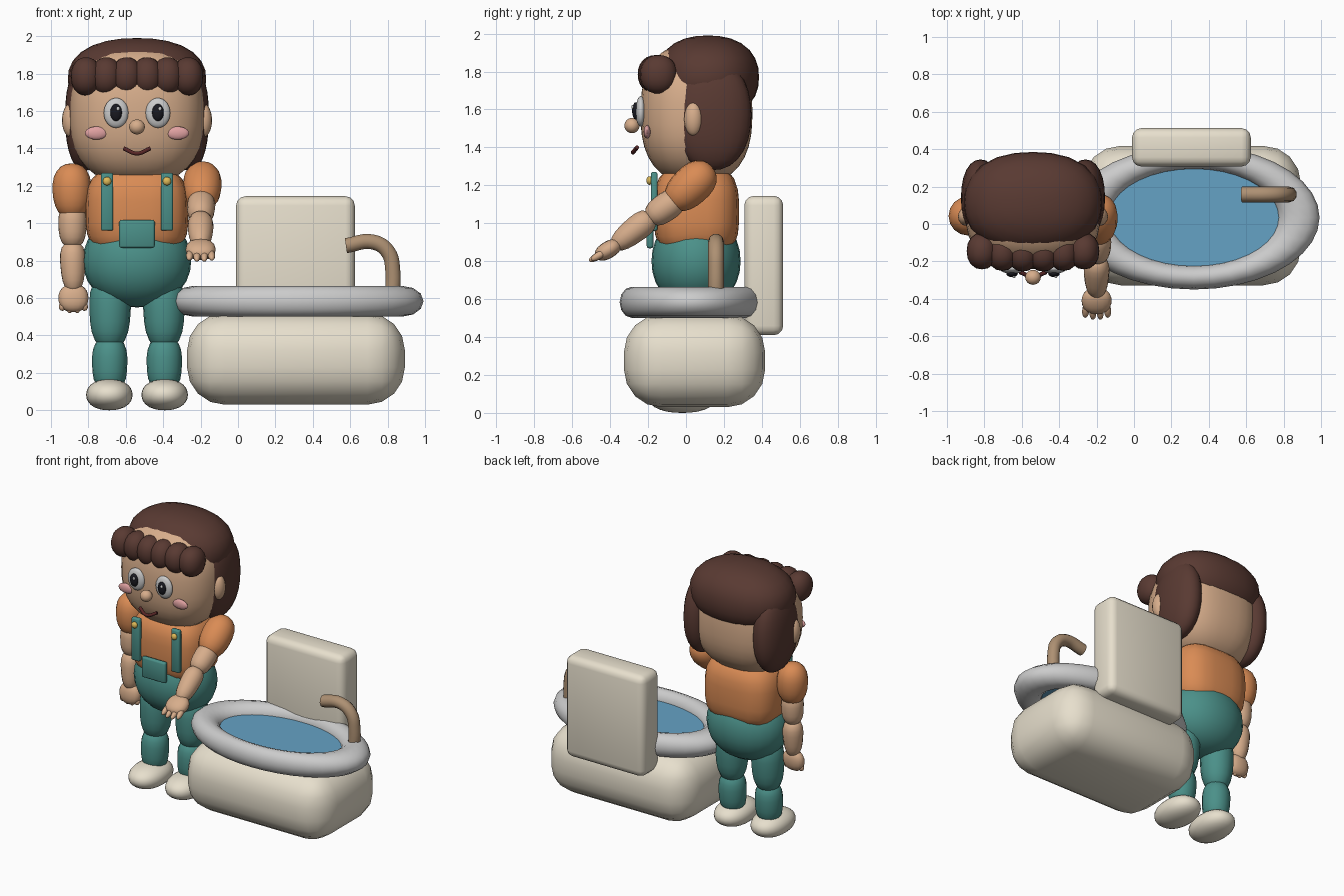
import bpy, bmesh, math
from mathutils import Vector

if "Cube" in bpy.data.objects:
    bpy.data.objects.remove(bpy.data.objects["Cube"])

CX = -0.54  # centre line of the figure


def material(name, r, g, b):
    m = bpy.data.materials.new(name)
    m.diffuse_color = (r, g, b, 1)
    m.use_nodes = True
    m.node_tree.nodes["Principled BSDF"].inputs["Base Color"].default_value = m.diffuse_color
    return m


SKIN = material("skin", 0.68, 0.42, 0.26)
HAIR = material("hair", 0.10, 0.042, 0.032)
SHIRT = material("shirt", 0.70, 0.26, 0.09)
TEAL = material("teal", 0.07, 0.28, 0.25)
CREAM = material("cream", 0.80, 0.74, 0.61)
WHITE = material("white", 0.85, 0.85, 0.83)
BLACK = material("black", 0.01, 0.01, 0.015)
PINK = material("pink", 0.75, 0.36, 0.36)
GOLD = material("gold", 0.75, 0.50, 0.10)
BRONZE = material("bronze", 0.42, 0.28, 0.17)
BLUE = material("blue", 0.13, 0.36, 0.56)
DARK = material("mouth_brown", 0.10, 0.02, 0.02)


def finish(ob, mat, angle=50):
    ob.data.materials.append(mat)
    bpy.ops.object.select_all(action='DESELECT')
    ob.select_set(True)
    bpy.context.view_layer.objects.active = ob
    bpy.ops.object.shade_smooth_by_angle(angle=math.radians(angle))
    return ob


def blob(name, loc, r, mat, p=2.0, seg=24, rings=14, axis=None, taper=0.0, tube=False):
    """Superellipsoid; axis points its local z, taper narrows it along z."""
    bm = bmesh.new()
    bmesh.ops.create_uvsphere(bm, u_segments=seg, v_segments=rings, radius=1)
    for v in bm.verts:
        x, y, z = (abs(c) for c in v.co)
        n = math.hypot(x, y) ** p + z ** p if tube else x ** p + y ** p + z ** p
        v.co /= n ** (1 / p)
        k = 1 - taper * v.co.z
        v.co = Vector((v.co.x * r[0] * k, v.co.y * r[1] * k, v.co.z * r[2]))
    me = bpy.data.meshes.new(name)
    bm.to_mesh(me)
    bm.free()
    ob = bpy.data.objects.new(name, me)
    bpy.context.collection.objects.link(ob)
    ob.location = loc
    if axis is not None:
        ob.rotation_mode = 'QUATERNION'
        ob.rotation_quaternion = Vector((0, 0, 1)).rotation_difference(Vector(axis))
    return finish(ob, mat)


def limb(name, a, b, ra, rb, mat, p=2.8, seg=16, rings=12):
    a, b = Vector(a), Vector(b)
    r = (ra + rb) / 2
    return blob(name, (a + b) / 2, (r, r, (b - a).length / 2), mat, p, seg, rings,
                axis=b - a, taper=(ra - rb) / (ra + rb), tube=True)


def box(name, loc, size, bevel, mat, seg=3):
    bpy.ops.mesh.primitive_cube_add(size=1, location=loc)
    ob = bpy.context.object
    ob.name = name
    bm = bmesh.new()
    bm.from_mesh(ob.data)
    bmesh.ops.scale(bm, vec=size, verts=bm.verts)
    bmesh.ops.bevel(bm, geom=bm.edges[:], offset=bevel, segments=seg, profile=0.5, affect='EDGES')
    bm.to_mesh(ob.data)
    bm.free()
    return finish(ob, mat)


def pipe(name, pts, r, mat):
    cu = bpy.data.curves.new(name, 'CURVE')
    cu.dimensions = '3D'
    cu.bevel_depth, cu.bevel_resolution = r, 3
    cu.resolution_u, cu.use_fill_caps = 6, True
    s = cu.splines.new('BEZIER')
    s.bezier_points.add(len(pts) - 1)
    for bp, co in zip(s.bezier_points, pts):
        bp.co = co
        bp.handle_left_type = bp.handle_right_type = 'AUTO'
    ob = bpy.data.objects.new(name, cu)
    bpy.context.collection.objects.link(ob)
    cu.materials.append(mat)


# Head, hair cap and face centre
blob("head", (CX, 0.055, 1.58), (0.36, 0.295, 0.37), SKIN, 2.5, 32, 20)
blob("hair_cap", (CX, 0.115, 1.77), (0.37, 0.27, 0.22), HAIR, 2.3)
blob("nose", (CX, -0.285, 1.515), (0.042, 0.04, 0.04), SKIN)
pipe("mouth", [(CX - 0.07, -0.258, 1.40), (CX, -0.28, 1.373), (CX + 0.07, -0.258, 1.40)], 0.011, DARK)

# Fringe rolls
for i in range(6):
    t = i - 2.5
    blob("fringe_roll", (CX + t * 0.109, -0.157 + 0.002 * t * t, 1.785),
         (0.082, 0.098, 0.102), HAIR, 2.2, 16, 12)

# Torso and trousers
blob("shirt", (CX, 0.055, 1.06), (0.275, 0.225, 0.25), SHIRT, 3.2)
blob("trouser_seat", (CX, 0.053, 0.80), (0.29, 0.235, 0.25), TEAL, 2.1)
box("bib_pocket", (CX, -0.19, 0.943), (0.19, 0.035, 0.15), 0.012, TEAL, 2)

# Paired parts
for s in (-1, 1):
    blob("side_hair", (CX + s * 0.28, 0.14, 1.57), (0.105, 0.205, 0.29), HAIR, 2.2)
    blob("ear", (CX + s * 0.355, 0.04, 1.55), (0.046, 0.05, 0.09), SKIN, seg=16)
    x = CX + s * 0.112
    blob("eye", (x, -0.238, 1.59), (0.066, 0.028, 0.08), WHITE)
    blob("pupil", (x, -0.264, 1.592), (0.031, 0.02, 0.046), BLACK, seg=16)
    blob("eye_glint", (x + 0.01, -0.281, 1.612), (0.009, 0.007, 0.011), WHITE, seg=10, rings=8)
    blob("cheek", (CX + s * 0.217, -0.205, 1.482), (0.061, 0.018, 0.035), PINK, seg=16)
    box("strap", (CX + s * 0.16, -0.168, 1.115), (0.066, 0.035, 0.31), 0.01, TEAL, 2)
    blob("button", (CX + s * 0.16, -0.193, 1.225), (0.023, 0.016, 0.023), GOLD, seg=12, rings=8)
    limb("upper_leg", (CX + s * 0.142, 0.04, 0.72), (CX + s * 0.146, 0.03, 0.33), 0.12, 0.10, TEAL)
    limb("lower_leg", (CX + s * 0.146, 0.03, 0.39), (CX + s * 0.146, 0.02, 0.10), 0.098, 0.09, TEAL)
    blob("shoe", (CX + s * 0.148, -0.02, 0.083), (0.124, 0.18, 0.083), CREAM, 2.2)


def arm(side, shoulder, sleeve_end, upper, elbow, wrist, tip):
    limb(side + "_sleeve", shoulder, sleeve_end, 0.11, 0.098, SHIRT, 2.3)
    limb(side + "_upper_arm", upper, elbow, 0.08, 0.07, SKIN)
    w, e, t = Vector(wrist), Vector(elbow), Vector(tip)
    d = (w - e).normalized()
    limb(side + "_forearm", e - d * 0.03, w, 0.077, 0.056, SKIN)
    h = (t - w).normalized()
    palm = w + h * 0.03
    blob(side + "_palm", palm, (0.08, 0.045, 0.075), SKIN, 2.3, 16, 12, axis=h)
    for k in (-1.5, -0.5, 0.5, 1.5):
        off = Vector((k * 0.037, 0, 0))
        limb(side + "_finger", palm + h * 0.02 + off, t + off * 1.1 - h * 0.012 * (abs(k) > 1),
             0.021, 0.018, SKIN, 2.3, 10, 8)


# Hanging arm and reaching arm
arm("left", (-0.89, 0.045, 1.32), (-0.885, 0.04, 1.02), (-0.885, 0.04, 1.10),
    (-0.885, 0.035, 0.87), (-0.88, 0.02, 0.63), (-0.88, 0.01, 0.52))
arm("right", (-0.188, 0.135, 1.30), (-0.195, -0.09, 1.09), (-0.195, -0.03, 1.14),
    (-0.20, -0.20, 1.02), (-0.20, -0.385, 0.875), (-0.20, -0.51, 0.80))

# Basin body, tank and water
box("basin_body", (0.31, 0.045, 0.275), (1.165, 0.745, 0.49), 0.2, CREAM, 4)
box("back_panel", (0.307, 0.41, 0.777), (0.635, 0.205, 0.735), 0.05, CREAM)
bpy.ops.mesh.primitive_cylinder_add(vertices=40, radius=1, depth=1, location=(0.315, 0.035, 0.58))
water = bpy.context.object
water.name = "water"
water.scale = (0.48, 0.28, 0.04)
finish(water, BLUE)

# Oval rim
bpy.ops.mesh.primitive_torus_add(major_segments=36, minor_segments=12, major_radius=0.56,
                                 minor_radius=0.112, location=(0.32, 0.035, 0.583))
rim = bpy.context.object
rim.name = "basin_rim"
rim.scale = (1, 0.573, 0.73)
finish(rim, WHITE)

# Spout
pipe("spout", [(0.82, 0.158, 0.58), (0.828, 0.158, 0.74), (0.80, 0.158, 0.85),
               (0.72, 0.158, 0.90), (0.577, 0.158, 0.88)], 0.042, BRONZE)
